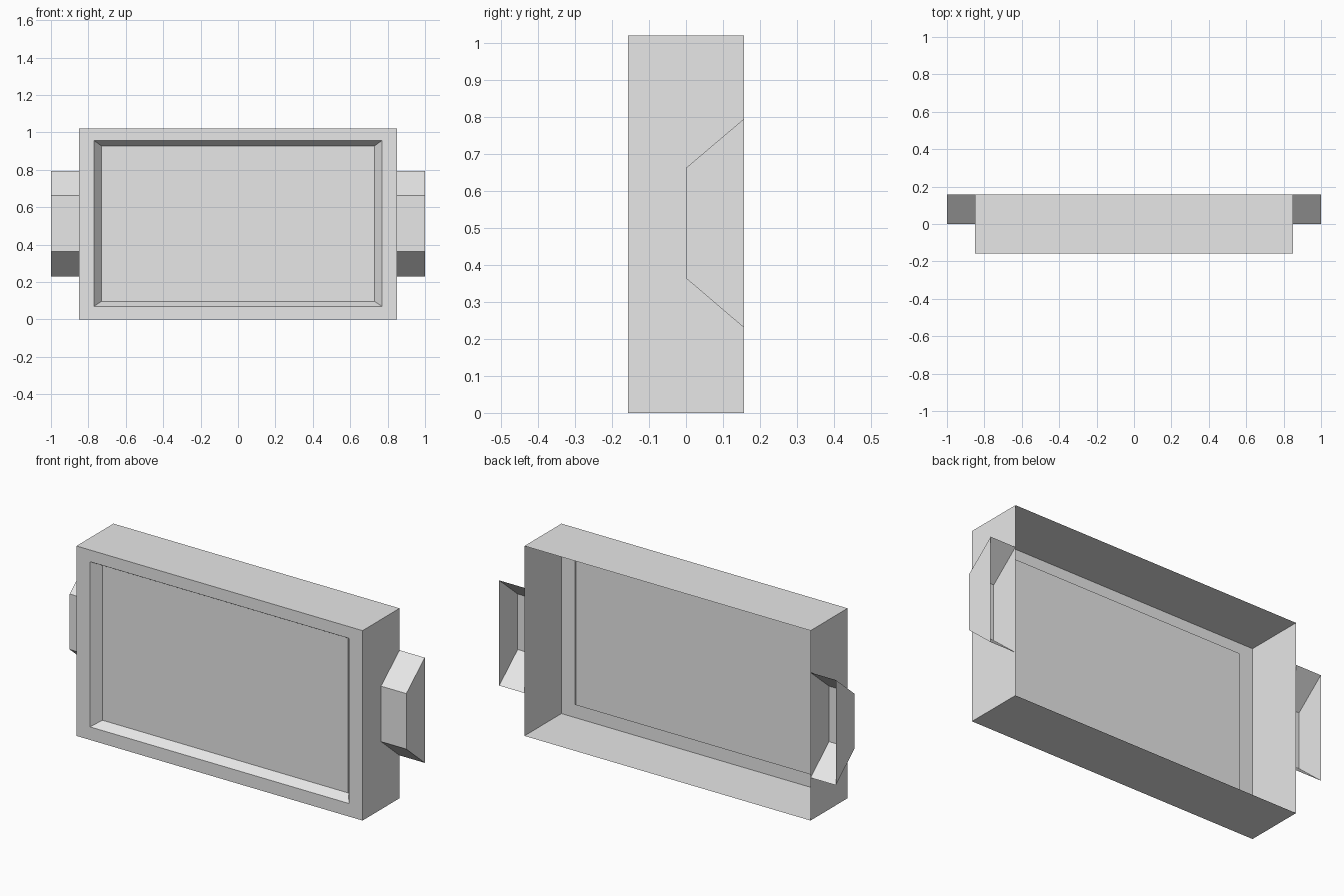
import bpy, bmesh

cube = bpy.data.objects.get("Cube")
if cube:
    bpy.data.objects.remove(cube, do_unlink=True)

grey = bpy.data.materials.new("light_grey")
grey.use_nodes = True
grey.diffuse_color = (0.8, 0.8, 0.8, 1)
grey.node_tree.nodes["Principled BSDF"].inputs["Base Color"].default_value = (0.8, 0.8, 0.8, 1)

FRONT, BACK = -0.157, 0.157


def finish(name, bm):
    mesh = bpy.data.meshes.new(name)
    bm.to_mesh(mesh)
    bm.free()
    mesh.materials.append(grey)
    obj = bpy.data.objects.new(name, mesh)
    bpy.context.collection.objects.link(obj)
    return obj


def rect(bm, half_width, bottom, top, y):
    corners = ((-half_width, bottom), (half_width, bottom), (half_width, top), (-half_width, top))
    return [bm.verts.new((x, y, z)) for x, z in corners]


def bridge(bm, a, b, closed=True):
    count = len(a)
    for i in range(count if closed else count - 1):
        j = (i + 1) % count
        bm.faces.new((a[i], a[j], b[j], b[i]))


# Casing: thin open-backed shell, front rim, bevelled recess and screen panel
bm = bmesh.new()
loops = [
    rect(bm, 0.85, 0, 1.02, BACK),
    rect(bm, 0.85, 0, 1.02, FRONT),
    rect(bm, 0.77, 0.07, 0.957, FRONT),
    rect(bm, 0.73, 0.097, 0.928, FRONT + 0.05),
]
for outer, inner in zip(loops, loops[1:]):
    bridge(bm, outer, inner)
bm.faces.new(loops[-1])
finish("screen_casing", bm)

# Side grips: open-backed trapezoid shells with a closed outer end
profile = [(BACK, 0.23), (0, 0.364), (0, 0.662), (BACK, 0.795)]
for name, side in (("left_grip", 1), ("right_grip", -1)):
    bm = bmesh.new()
    inner, outer = ([bm.verts.new((side * x, y, z)) for y, z in profile] for x in (0.85, 1))
    bridge(bm, inner, outer, closed=False)
    bm.faces.new(outer)
    bmesh.ops.recalc_face_normals(bm, faces=bm.faces)
    # Make the end cap face outwards
    cap = max(bm.faces, key=lambda f: abs(f.calc_center_median().x))
    if cap.normal.x * side < 0:
        bmesh.ops.reverse_faces(bm, faces=bm.faces)
    finish(name, bm)
